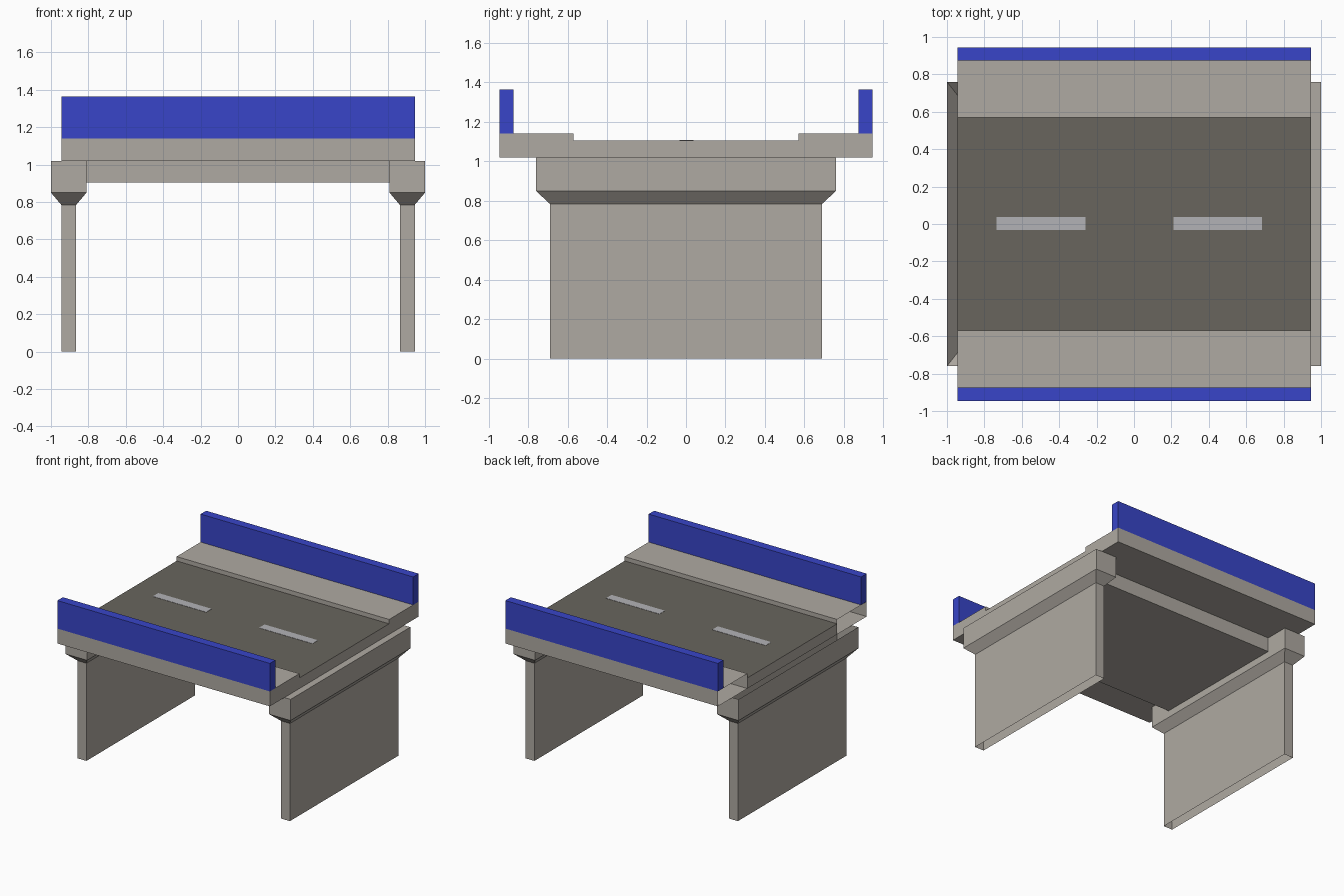
import bpy, bmesh

if "Cube" in bpy.data.objects:
    bpy.data.objects.remove(bpy.data.objects["Cube"])


def material(name, rgb):
    m = bpy.data.materials.new(name)
    m.diffuse_color = (*rgb, 1)
    m.use_nodes = True
    m.node_tree.nodes["Principled BSDF"].inputs["Base Color"].default_value = m.diffuse_color
    return m


CONCRETE = material("concrete", (0.43, 0.40, 0.36))
ASPHALT = material("asphalt", (0.14, 0.13, 0.11))
PAINT = material("lane_paint", (0.45, 0.45, 0.47))
BLUE = material("barrier_blue", (0.04, 0.06, 0.58))


def finish(name, bm, *mats):
    me = bpy.data.meshes.new(name)
    bm.to_mesh(me)
    bm.free()
    for m in mats:
        me.materials.append(m)
    ob = bpy.data.objects.new(name, me)
    bpy.context.collection.objects.link(ob)
    return ob


def box(name, x, y, z, mat, open_left=False, top_mat=None):
    bm = bmesh.new()
    bmesh.ops.create_cube(bm, size=1)
    for v in bm.verts:
        v.co = [r[c > 0] for r, c in zip((x, y, z), v.co)]
    bm.normal_update()
    if open_left:
        bmesh.ops.delete(bm, geom=[f for f in bm.faces if f.normal.x < -0.9],
                         context='FACES_ONLY')
    if top_mat:
        for f in bm.faces:
            if f.normal.z > 0.9:
                f.material_index = 1
    return finish(name, bm, mat, *([top_mat] if top_mat else []))


def pier(name, side, closed_top):
    """Wall, flared shoulder and cap as stacked rectangular rings."""
    rings = [(0.04, 0.69, 0), (0.04, 0.69, 0.785), (0.095, 0.76, 0.85), (0.095, 0.76, 1.02)]
    bm = bmesh.new()
    loops = []
    for hx, hy, z in rings:
        loops.append([bm.verts.new((side * 0.905 + sx * hx, sy * hy, z))
                      for sx, sy in ((-1, -1), (1, -1), (1, 1), (-1, 1))])
    for a, b in zip(loops, loops[1:]):
        for i in range(4):
            j = (i + 1) % 4
            bm.faces.new((a[i], a[j], b[j], b[i]))
    if closed_top:
        bm.faces.new(loops[-1])
    return finish(name, bm, CONCRETE)


# End supports, open underneath
pier("right_pier", 1, True)
pier("left_pier", -1, False)

# Deck: girder slab, road slab
box("girder_slab", (-0.815, 0.815), (-0.57, 0.57), (0.905, 1.02), CONCRETE)
box("road_slab", (-0.945, 0.945), (-0.57, 0.57), (1.02, 1.105), CONCRETE, top_mat=ASPHALT)

# Raised walkways and side barriers
for side, label in ((-1, "front"), (1, "back")):
    span = lambda a, b: tuple(sorted((side * a, side * b)))
    box(label + "_walkway", (-0.945, 0.945), span(0.57, 0.945), (1.02, 1.14), CONCRETE, open_left=True)
    box(label + "_barrier", (-0.945, 0.945), span(0.875, 0.945), (1.14, 1.365), BLUE)

# Lane dashes
for i, x0 in enumerate((-0.735, 0.21)):
    box(f"lane_dash_{i + 1}", (x0, x0 + 0.475), (-0.033, 0.037), (1.104, 1.107), PAINT)
